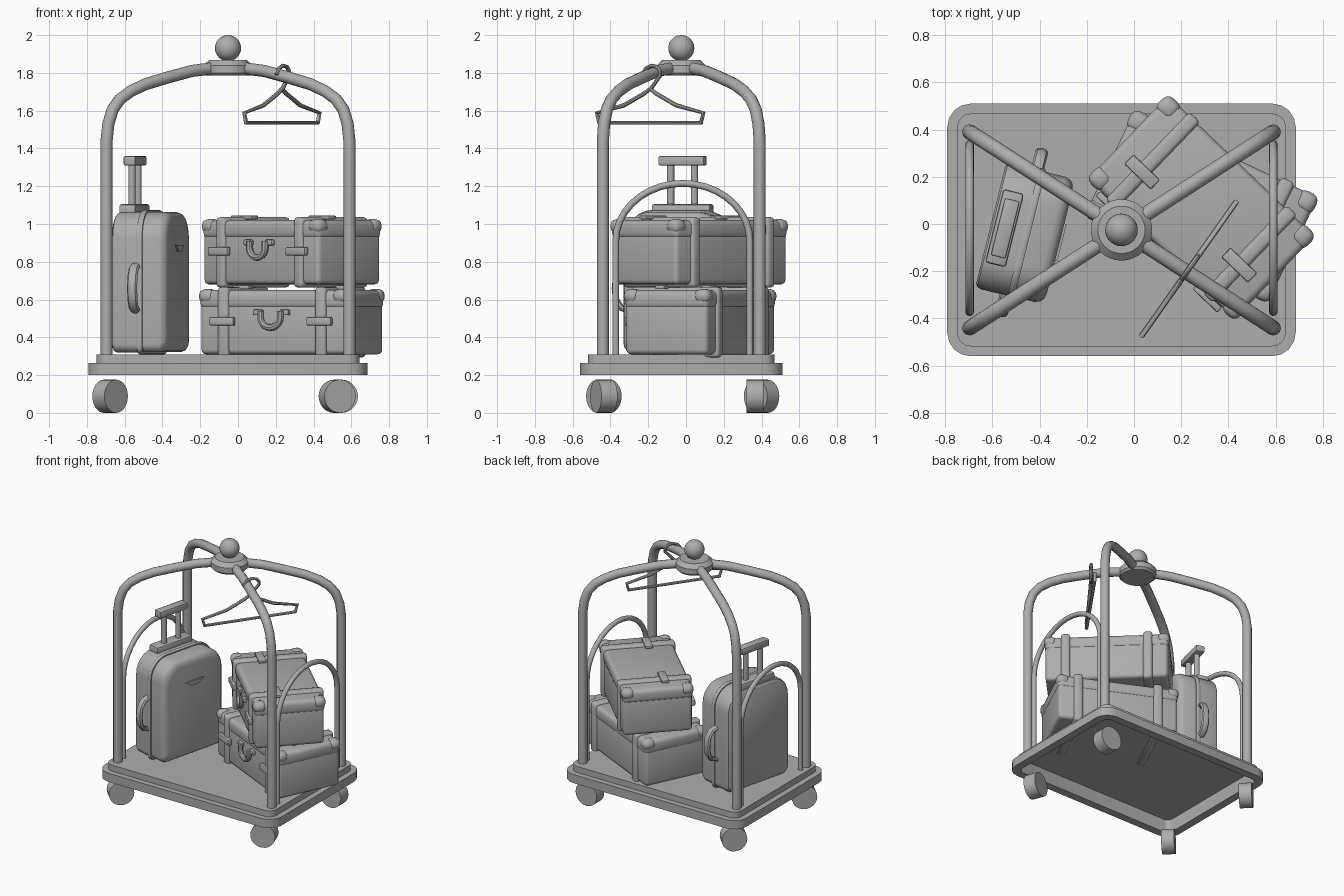
import bpy, bmesh
from math import sin, cos, pi, radians
from mathutils import Matrix, Vector

cube = bpy.data.objects.get("Cube")
if cube:
    bpy.data.objects.remove(cube, do_unlink=True)

grey = bpy.data.materials.new("plain_grey")
grey.use_nodes = True
grey.diffuse_color = (0.42, 0.42, 0.42, 1)
grey.node_tree.nodes["Principled BSDF"].inputs["Base Color"].default_value = (0.42, 0.42, 0.42, 1)

ORIGIN = Matrix.Identity(4)
CX, CY = -0.053, -0.025      # centre of the cart


def place(x, y, z, turn=0):
    return Matrix.Translation((x, y, z)) @ Matrix.Rotation(radians(turn), 4, 'Z')


def activate(obj):
    bpy.ops.object.select_all(action='DESELECT')
    obj.select_set(True)
    bpy.context.view_layer.objects.active = obj


def finish(name, bm, frame=ORIGIN, angle=35):
    bm.transform(frame)
    bmesh.ops.recalc_face_normals(bm, faces=bm.faces)
    mesh = bpy.data.meshes.new(name)
    bm.to_mesh(mesh)
    bm.free()
    mesh.materials.append(grey)
    obj = bpy.data.objects.new(name, mesh)
    bpy.context.collection.objects.link(obj)
    activate(obj)
    bpy.ops.object.shade_smooth_by_angle(angle=radians(angle))
    return obj


def box(name, size, centre, frame=ORIGIN, bevel=0.0, seg=2):
    bm = bmesh.new()
    bmesh.ops.create_cube(bm, size=1)
    bm.transform(Matrix.Translation(centre) @ Matrix.Diagonal((*size, 1)))
    if bevel:
        bmesh.ops.bevel(bm, geom=bm.edges[:], offset=bevel, segments=seg, affect='EDGES', profile=0.5)
    return finish(name, bm, frame)


def loft(name, rings, frame=ORIGIN, angle=35):
    """Skin closed rings of points and cap both ends."""
    bm = bmesh.new()
    loops = [[bm.verts.new(p) for p in ring] for ring in rings]
    n = len(loops[0])
    for a, b in zip(loops, loops[1:]):
        for i in range(n):
            j = (i + 1) % n
            bm.faces.new((a[i], a[j], b[j], b[i]))
    bm.faces.new(loops[0])
    bm.faces.new(loops[-1])
    return finish(name, bm, frame, angle)


def rounded(h, low, high, r_low, r_high, seg=5):
    """Rectangle outline with its own radius for low and high corners."""
    pts = []
    corners = ((h, high, r_high), (-h, high, r_high), (-h, low, r_low), (h, low, r_low))
    for k, (x, y, r) in enumerate(corners):
        sx, sy = (1 if x > 0 else -1), (1 if y == high else -1)
        for i in range(seg + 1):
            a = (k + i / seg) * pi / 2
            pts.append((x - sx * r + r * cos(a), y - sy * r + r * sin(a)))
    return pts


def circle(r, z, n=32):
    return [(r * cos(2 * pi * i / n), r * sin(2 * pi * i / n), z) for i in range(n)]


def tube(name, pts, r, frame=ORIGIN, cyclic=False, res=4):
    curve = bpy.data.curves.new(name, 'CURVE')
    curve.dimensions = '3D'
    curve.bevel_depth, curve.bevel_resolution = r, res
    curve.use_fill_caps = True
    spline = curve.splines.new('POLY')
    spline.points.add(len(pts) - 1)
    for sp, p in zip(spline.points, pts):
        sp.co = (*p, 1)
    spline.use_cyclic_u = cyclic
    obj = bpy.data.objects.new(name, curve)
    bpy.context.collection.objects.link(obj)
    activate(obj)
    bpy.ops.object.convert(target='MESH')
    obj = bpy.context.view_layer.objects.active
    obj.data.materials.clear()
    obj.data.materials.append(grey)
    obj.data.transform(frame)
    bpy.ops.object.shade_smooth_by_angle(angle=radians(40))
    return obj


# Stepped deck, hollow underneath
def deck_ring(inset, z):
    return [(x, y, z) for x, y in rounded(0.738 - inset, inset - 0.535, 0.535 - inset,
                                          0.1 - inset, 0.1 - inset, 4)]


steps = ((0.06, 0.3), (0.06, 0.2), (0, 0.2), (0, 0.265), (0.042, 0.265), (0.042, 0.31))
loft("deck", [deck_ring(*s) for s in steps], place(CX, CY, 0))

# Casters, each swivelled its own way
casters = (("front_left", 0.525, -0.435, 20), ("back_left", 0.547, 0.365, 0),
           ("front_right", -0.677, -0.435, 45), ("back_right", -0.677, 0.4, 45))
for label, x, y, turn in casters:
    bm = bmesh.new()
    bmesh.ops.create_cone(bm, cap_ends=True, segments=28, radius1=0.088, radius2=0.088, depth=0.09)
    finish(label + "_wheel", bm, place(x, y, 0.088, turn) @ Matrix.Rotation(pi / 2, 4, 'X'))

# Four corner posts bending in to the hub
bend = ((1, 0.3), (1, 1.44), (0.985, 1.53), (0.95, 1.605), (0.89, 1.66), (0.8, 1.703),
        (0.68, 1.74), (0.5, 1.775), (0.3, 1.81), (0.08, 1.828))
for sx, side in ((1, "left"), (-1, "right")):
    for sy, end in ((1, "back"), (-1, "front")):
        tube(f"{end}_{side}_post", [(CX + sx * 0.643 * t, CY + sy * 0.415 * t, z) for t, z in bend], 0.032)
    # Low arch at each end of the cart
    arch = [(0, -0.355, 0.3)]
    arch += [(0, -0.355 * cos(pi * i / 18), 0.91 + 0.305 * sin(pi * i / 18)) for i in range(19)]
    arch += [(0, 0.355, 0.3)]
    tube(side + "_arch", arch, 0.018, place(CX + sx * 0.643, CY + 0.008, 0))

# Hub and finial ball
loft("hub", [circle(r, z) for r, z in ((0.115, 1.785), (0.13, 1.8), (0.13, 1.84), (0.1, 1.868))],
     place(CX, CY, 0))
bm = bmesh.new()
bmesh.ops.create_uvsphere(bm, u_segments=28, v_segments=16, radius=0.069)
finish("finial_ball", bm, place(CX, CY, 1.931), 60)

# Hanger hooked over the front left post
hanger = place(0.2325, -0.19, 0, 54.8)
right_half = [(0.04, 1.69), (0.17, 1.628), (0.345, 1.588), (0.33, 1.537)]
outline = [(0, 1.715)] + right_half + [(-s, z) for s, z in reversed(right_half)]
tube("hanger_frame", [(s, 0, z) for s, z in outline], 0.012, hanger, True, 2)
hook = [(0, 1.71), (0.03, 1.745), (0.065, 1.785), (0.065, 1.81), (0.045, 1.832),
        (0.01, 1.838), (-0.025, 1.825), (-0.05, 1.79)]
tube("hanger_hook", [(s, 0, z) for s, z in hook], 0.011, hanger, False, 2)


# Travel trunk with straps, buckles, corner caps and a carry handle
def trunk(label, frame):
    box(label + "_body", (0.85, 0.48, 0.29), (0, 0, 0.145), frame, 0.025, 3)
    box(label + "_lid", (0.86, 0.49, 0.1), (0, 0, 0.29), frame, 0.03, 3)
    for sx in (-1, 1):
        u = 0.285 * sx
        box(label + "_strap", (0.065, 0.516, 0.373), (u, 0, 0.17), frame, 0.02, 3)
        box(label + "_front_buckle", (0.145, 0.03, 0.045), (u, -0.26, 0.175), frame, 0.008)
        box(label + "_top_buckle", (0.155, 0.055, 0.02), (u, -0.065, 0.355), frame, 0.006)
        for sy in (-1, 1):
            box(label + "_corner_cap", (0.09, 0.09, 0.075), (0.392 * sx, 0.207 * sy, 0.308), frame, 0.033, 3)
        box(label + "_handle_tab", (0.055, 0.03, 0.03), (0.078 * sx, -0.25, 0.222), frame, 0.008)
    grip = [(0.058, 0.23)] + [(0.058 * cos(a), 0.195 - 0.053 * sin(a))
                              for a in (pi * i / 10 for i in range(11))] + [(-0.058, 0.23)]
    tube(label + "_handle", [(u, -0.265, z) for u, z in grip], 0.018, frame, False, 2)


trunk("lower_trunk", place(0.285, 0.075, 0.31, -25.4))
trunk("upper_trunk", place(0.285, 0.07, 0.68, -43.8))

# Upright rolling case: back shell, piping, bulging front
case = place(-0.458, -0.04, 0, -14)


def shell(name, layers):
    """Stack arched outlines; each layer is (depth, inset)."""
    rings = []
    for d, inset in layers:
        outline = rounded(0.285 - inset, 0.31 + inset, 1.075 - inset, 0.045, 0.15 - inset / 2, 6)
        rings.append([(d, w, z) for w, z in outline])
    loft(name, rings, case, 32)


shell("case_back_shell", ((-0.153, 0.028), (-0.145, 0.016), (-0.13, 0.01), (0.0, 0.01)))
shell("case_piping", ((-0.012, 0.004), (-0.004, 0), (0.01, 0), (0.018, 0.004)))
shell("case_front", ((0.01, 0.012), (0.105, 0.012), (0.128, 0.02), (0.142, 0.035), (0.148, 0.06)))
pull = ((-0.08, 0.888), (0.08, 0.888), (0.035, 0.855), (-0.035, 0.855))
loft("case_zip_pull", [[(d, w, z) for w, z in pull] for d in (0.14, 0.158)], case)

# Side grips, flattened tubes on both flanks
flat = case @ place(-0.018, 0, 0) @ Matrix.Diagonal((1.6, 1, 1, 1))
grip = ((0.265, 0.54), (0.315, 0.555), (0.345, 0.6), (0.352, 0.66),
        (0.345, 0.72), (0.315, 0.765), (0.265, 0.78))
for s in (-1, 1):
    tube("case_side_grip", [(0, s * w, z) for w, z in grip], 0.017, flat, False, 2)

# Telescopic pull handle
box("case_handle_collar", (0.09, 0.32, 0.06), (-0.093, 0, 1.075), case, 0.012)
for s in (-1, 1):
    tube("case_handle_tube", [(-0.09, 0.065 * s, 1.05), (-0.09, 0.065 * s, 1.33)], 0.02, case)
box("case_handle_bar", (0.065, 0.25, 0.05), (-0.09, 0, 1.335), case, 0.008)
